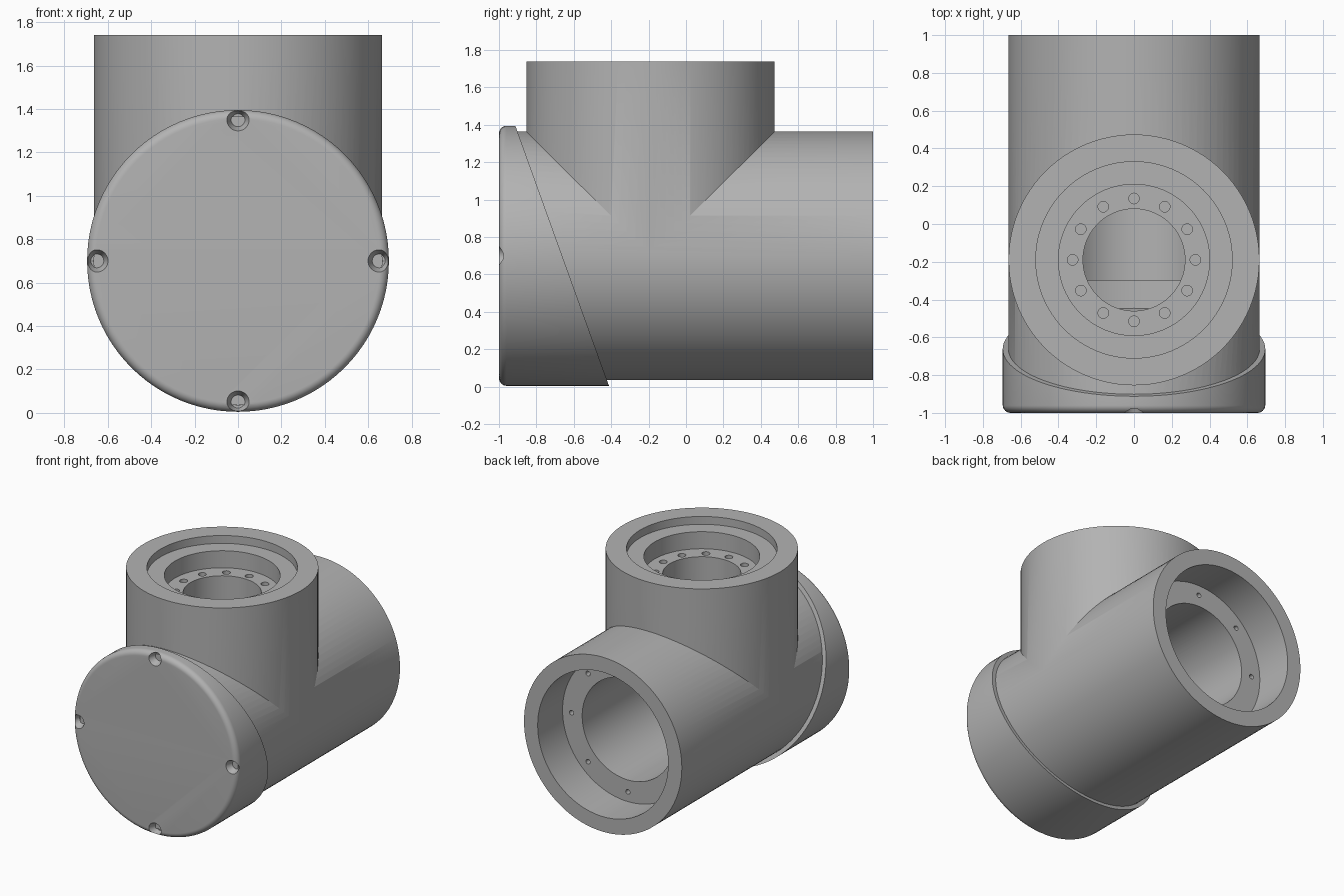
import bpy, bmesh, math

if "Cube" in bpy.data.objects:
    bpy.data.objects.remove(bpy.data.objects["Cube"])

grey = bpy.data.materials.new("plain_grey")
grey.diffuse_color = (0.45, 0.45, 0.45, 1)
grey.use_nodes = True
grey.node_tree.nodes["Principled BSDF"].inputs["Base Color"].default_value = grey.diffuse_color
ZC = 0.70  # height of the horizontal axis


def turned(name, profile, axis="z", centres=((0, 0),), seg=96):
    """Revolve (radius, height) points about z or y, once per centre."""
    bm = bmesh.new()
    for cx, cv in centres:
        rings = []
        for r, h in profile:
            ring = []
            for i in range(seg):
                a = 2 * math.pi * i / seg
                u, v = cx + r * math.cos(a), cv + r * math.sin(a)
                ring.append(bm.verts.new((u, v, h) if axis == "z" else (u, h, v)))
            rings.append(ring)
        for lo, hi in zip(rings, rings[1:]):
            for i in range(seg):
                j = (i + 1) % seg
                bm.faces.new((lo[i], lo[j], hi[j], hi[i]))
        bm.faces.new(rings[0])
        bm.faces.new(rings[-1])
    bmesh.ops.recalc_face_normals(bm, faces=bm.faces)
    mesh = bpy.data.meshes.new(name)
    bm.to_mesh(mesh)
    bm.free()
    mesh.materials.append(grey)
    obj = bpy.data.objects.new(name, mesh)
    bpy.context.collection.objects.link(obj)
    return obj


def combine(target, tool, operation="DIFFERENCE"):
    """Apply a boolean and discard the tool object."""
    mod = target.modifiers.new("bool", "BOOLEAN")
    mod.operation, mod.solver, mod.object = operation, "EXACT", tool
    bpy.context.view_layer.objects.active = target
    bpy.ops.object.modifier_apply(modifier=mod.name)
    bpy.data.objects.remove(tool)


def circle(n, r, cx, cv):
    return [(cx + r * math.cos(2 * math.pi * i / n),
             cv + r * math.sin(2 * math.pi * i / n)) for i in range(n)]


def smooth(obj):
    bpy.ops.object.select_all(action="DESELECT")
    obj.select_set(True)
    bpy.context.view_layer.objects.active = obj
    bpy.ops.object.shade_smooth_by_angle(angle=math.radians(25))


# Housing: horizontal barrel joined with an upright barrel
AXIS_Y = [(0, ZC)]
UPRIGHT = (0, -0.19)
body = turned("tee_housing", [(0.665, -0.95), (0.665, 1.0)], "y", AXIS_Y)
combine(body, turned("upright", [(0.664, 0.7), (0.664, 1.74)], "z", [UPRIGHT]), "UNION")

# Stepped bores along the barrel and down the upright
combine(body, turned("barrel_bore", [(0.60, -1.2), (0.60, -0.30), (0.385, -0.30),
                                     (0.385, 0.70), (0.55, 0.70), (0.55, 1.2)], "y", AXIS_Y))
combine(body, turned("upright_bore", [(0.27, 0.72), (0.27, 1.55), (0.40, 1.55),
                                      (0.40, 1.68), (0.52, 1.68), (0.52, 1.9)], "z", [UPRIGHT]))

# Bolt holes in both inner flanges
combine(body, turned("upright_holes", [(0.028, 1.45), (0.028, 1.6)], "z",
                     circle(12, 0.325, *UPRIGHT), 24))
combine(body, turned("barrel_holes", [(0.018, 0.58), (0.018, 0.75)], "y",
                     circle(8, 0.475, 0, ZC), 20))
smooth(body)

# End cap: rounded front rim, slanted back
R, F = 0.695, 0.04
rim = [(R - F + F * math.sin(t * math.pi / 16), -1 + F - F * math.cos(t * math.pi / 16))
       for t in range(9)]
cap = turned("slanted_end_cap", rim + [(R, -0.3)], "y", AXIS_Y)
bm = bmesh.new()
bm.from_mesh(cap.data)
cut = bmesh.ops.bisect_plane(bm, geom=bm.verts[:] + bm.edges[:] + bm.faces[:],
                             plane_co=(0, -0.41, 0), plane_no=(0, 1, 0.36), clear_outer=True)
bmesh.ops.contextual_create(
    bm, geom=[e for e in cut["geom_cut"] if isinstance(e, bmesh.types.BMEdge)])
bmesh.ops.recalc_face_normals(bm, faces=bm.faces)
bm.to_mesh(cap.data)
bm.free()

# Four countersunk screw seats with hexagon sockets
seats = circle(4, 0.65, 0, ZC)
combine(cap, turned("countersinks", [(0.059, -1.02), (0.028, -0.94)], "y", seats, 32))
combine(cap, turned("hex_sockets", [(0.018, -0.96), (0.018, -0.91)], "y", seats, 6))
smooth(cap)
